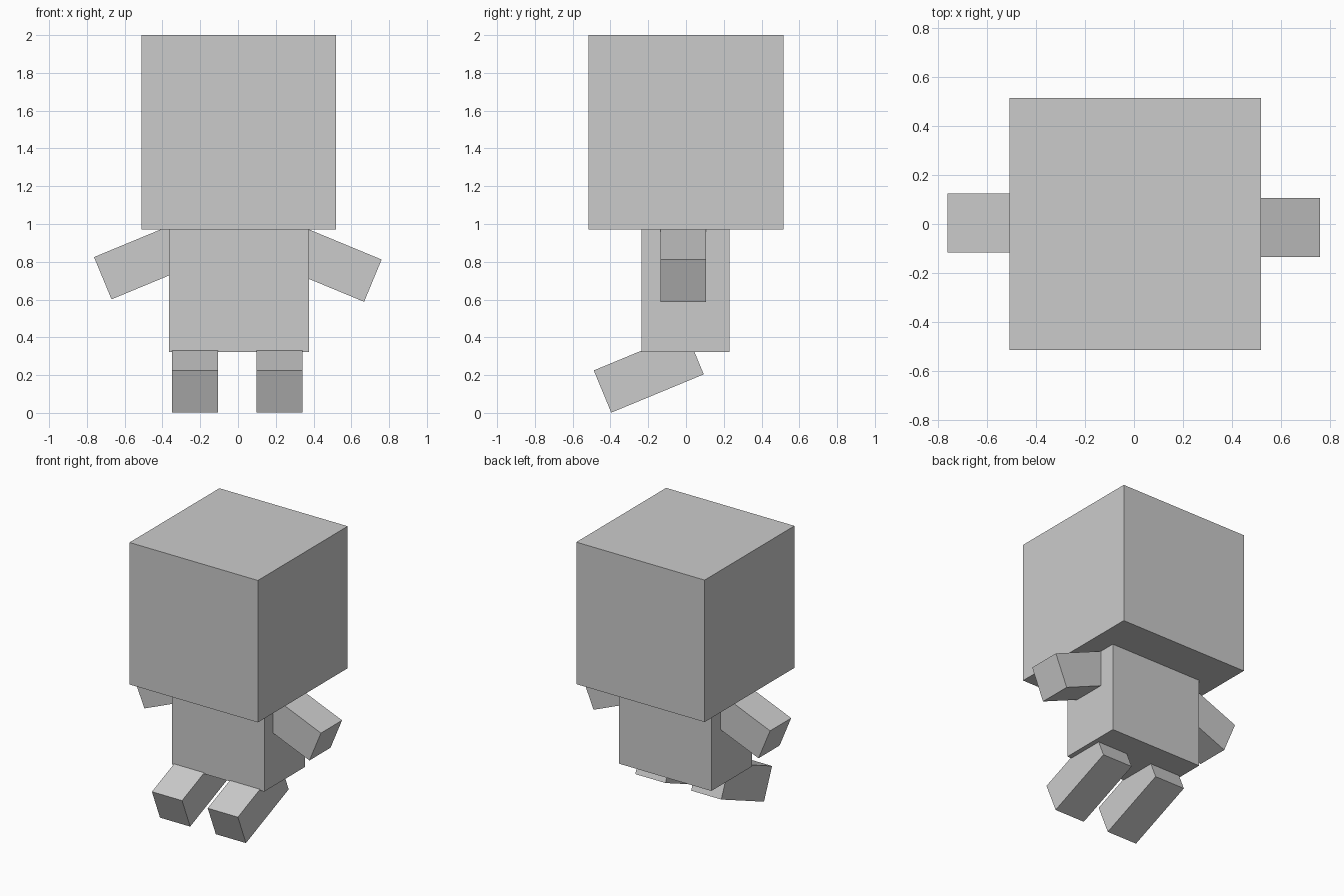
import bpy
import math
from mathutils import Matrix, Vector

if "Cube" in bpy.data.objects:
    bpy.data.objects.remove(bpy.data.objects["Cube"])

grey = bpy.data.materials.new("plain grey")
grey.diffuse_color = (0.6, 0.6, 0.6, 1)
grey.use_nodes = True
grey.node_tree.nodes["Principled BSDF"].inputs["Base Color"].default_value = grey.diffuse_color

TILT = math.radians(22.5)
LIMB_WIDTH = 0.242
LIMB_LENGTH = 0.53


def box(name, size, centre, rotation=Matrix.Identity(4)):
    """Flat-faced box with its size, centre and rotation baked into the mesh."""
    bpy.ops.mesh.primitive_cube_add(size=1)
    obj = bpy.context.object
    obj.name = name
    obj.data.transform(Matrix.Translation(centre) @ rotation @ Matrix.Diagonal((*size, 1)))
    obj.data.materials.append(grey)
    return obj


def limb(name, end, axis, angle, inward):
    """Square limb given the centre of its free end and its tilt."""
    rotation = Matrix.Rotation(angle, 4, axis)
    size = [LIMB_WIDTH] * 3
    size["XYZ".index(inward)] = LIMB_LENGTH
    side = -1 if end[0] > 0 and inward == "X" else 1
    step = Vector([side * LIMB_LENGTH / 2 if a == inward else 0 for a in "XYZ"])
    return box(name, size, Vector(end) + rotation @ step, rotation)


# Large cube head on a shallow torso
box("head", (1.03, 1.03, 1.03), (0.005, 0, 1.485))
box("torso", (0.74, 0.465, 0.655), (0.005, -0.002, 0.65))

# Arms slope down and outwards from the shoulders
limb("left_arm", (-0.716, 0.004, 0.713), "Y", -TILT, "X")
limb("right_arm", (0.714, -0.014, 0.70), "Y", TILT, "X")

# Legs swing forwards from the hips
limb("left_leg", (-0.228, -0.442, 0.113), "X", TILT, "Y")
limb("right_leg", (0.22, -0.442, 0.113), "X", TILT, "Y")
